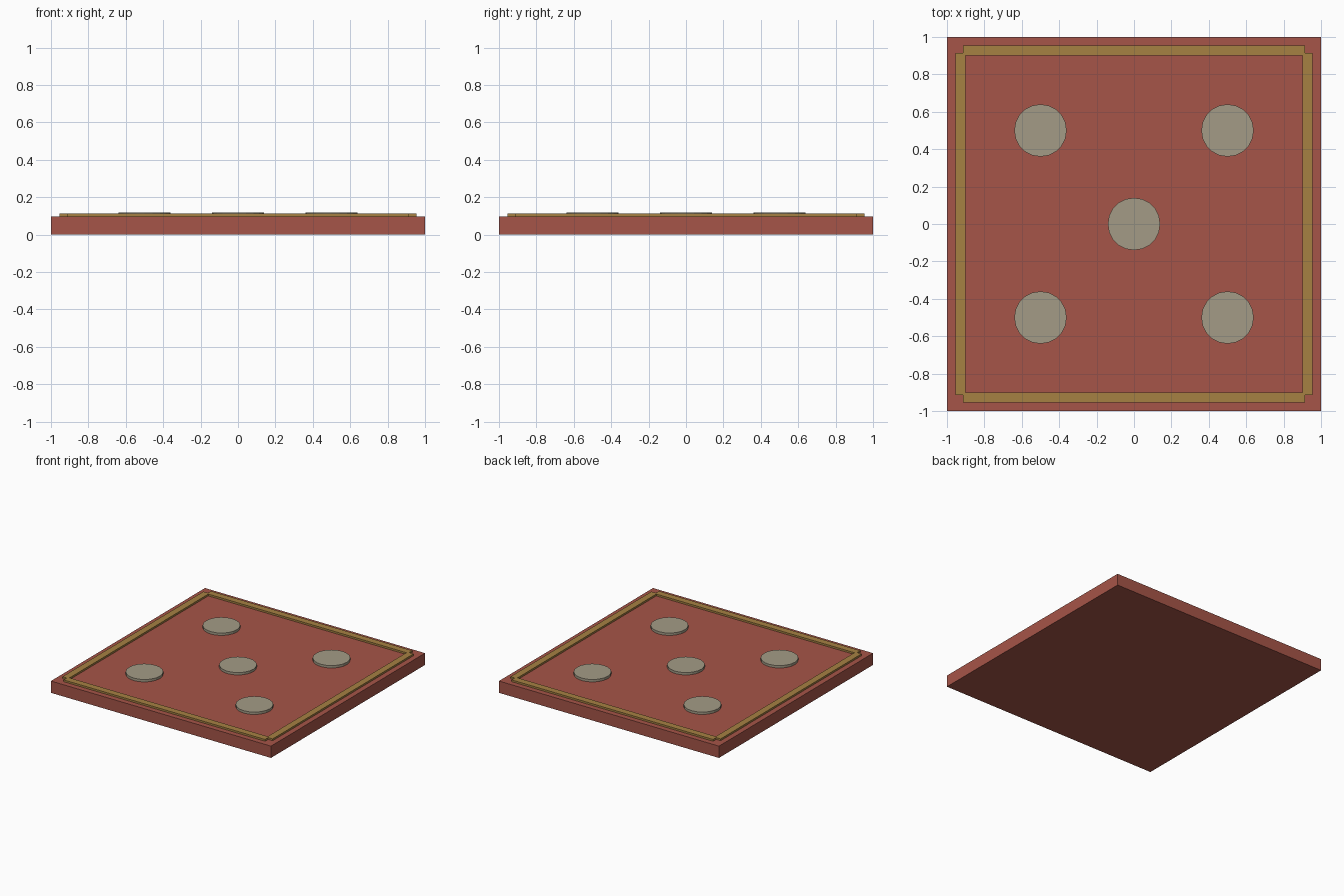
import bpy

if "Cube" in bpy.data.objects:
    bpy.data.objects.remove(bpy.data.objects["Cube"])


def material(name, rgb):
    m = bpy.data.materials.new(name)
    m.diffuse_color = (*rgb, 1)
    m.use_nodes = True
    m.node_tree.nodes["Principled BSDF"].inputs["Base Color"].default_value = m.diffuse_color
    return m


red = material("red", (0.38, 0.09, 0.065))
gold = material("gold", (0.38, 0.22, 0.055))
stone = material("stone", (0.37, 0.33, 0.24))


def box(name, center, size, mat):
    bpy.ops.mesh.primitive_cube_add(size=1, location=center)
    ob = bpy.context.object
    ob.name = name
    ob.scale = size
    ob.data.materials.append(mat)
    return ob


def disc(name, x, y):
    bpy.ops.mesh.primitive_cylinder_add(vertices=20, radius=0.14, depth=0.02,
                                        location=(x, y, 0.107))
    ob = bpy.context.object
    ob.name = name
    ob.data.materials.append(stone)


# Tile slab
box("slab", (0, 0, 0.0485), (2, 2, 0.097), red)

# Raised border strips, overlapping at the inner corners
for s in (-1, 1):
    box("border_strip_x", (0, s * 0.928, 0.102), (1.83, 0.055, 0.02), gold)
    box("border_strip_y", (s * 0.928, 0, 0.102), (0.055, 1.83, 0.02), gold)

# Five discs: centre and four corners
disc("centre_disc", 0, 0)
for sx in (-0.5, 0.5):
    for sy in (-0.5, 0.5):
        disc("corner_disc", sx, sy)
